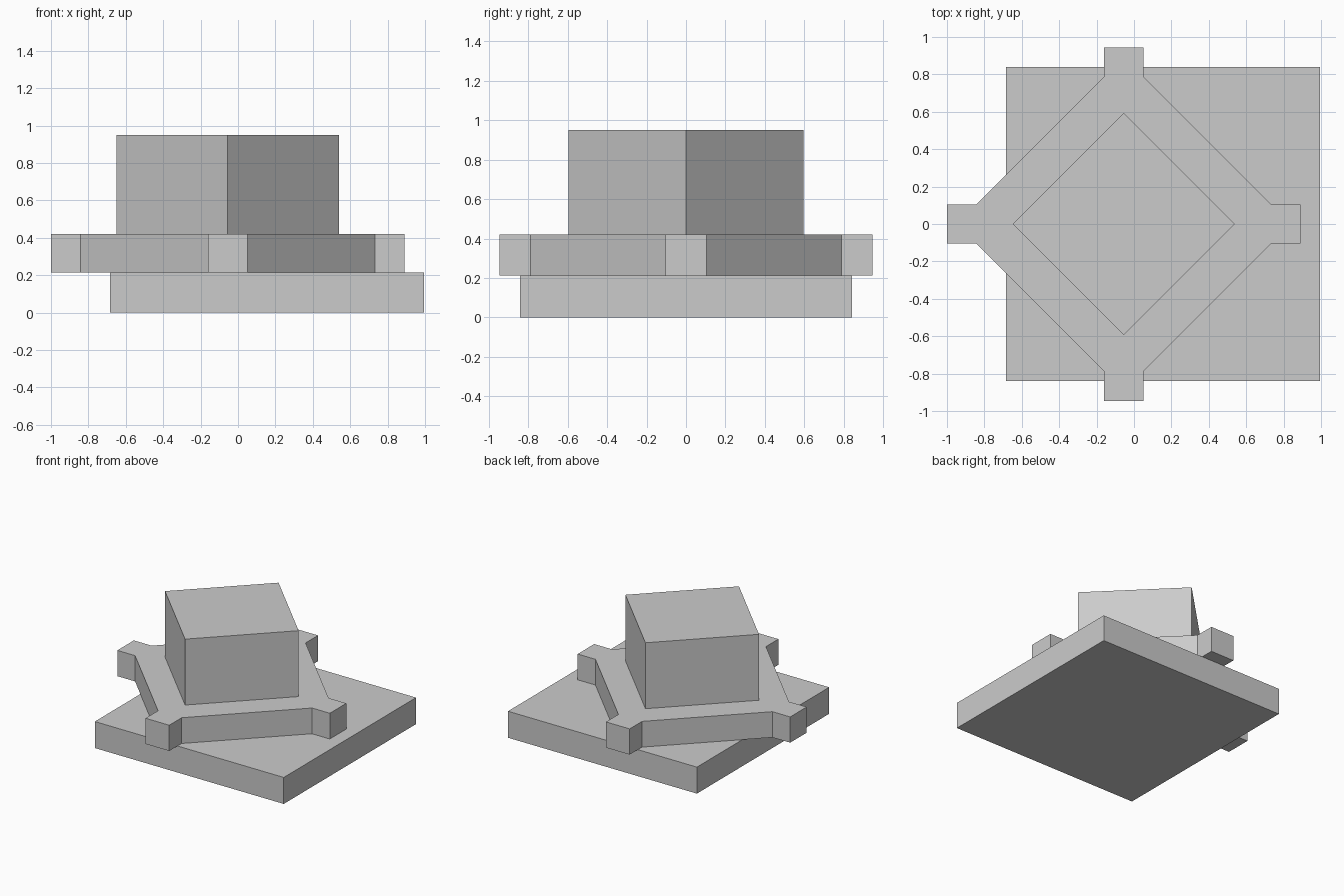
import bpy, bmesh

if "Cube" in bpy.data.objects:
    bpy.data.objects.remove(bpy.data.objects["Cube"])

grey = bpy.data.materials.new("plain_grey")
grey.diffuse_color = (0.6, 0.6, 0.6, 1)
grey.use_nodes = True
grey.node_tree.nodes["Principled BSDF"].inputs["Base Color"].default_value = grey.diffuse_color

CX = -0.055  # centre of the upper parts


def prism(name, outline, z0, z1):
    """Extrude a counter-clockwise outline from z0 to z1."""
    bm = bmesh.new()
    base = bm.faces.new([bm.verts.new((x, y, z0)) for x, y in outline])
    top = bmesh.ops.extrude_face_region(bm, geom=[base], use_keep_orig=True)
    moved = [v for v in top["geom"] if isinstance(v, bmesh.types.BMVert)]
    bmesh.ops.translate(bm, verts=moved, vec=(0, 0, z1 - z0))
    bmesh.ops.recalc_face_normals(bm, faces=bm.faces)
    mesh = bpy.data.meshes.new(name)
    bm.to_mesh(mesh)
    bm.free()
    mesh.materials.append(grey)
    obj = bpy.data.objects.new(name, mesh)
    bpy.context.collection.objects.link(obj)
    return obj


def four_way(points):
    """Repeat points by quarter turns about the upper centre."""
    out = []
    for _ in range(4):
        out += [(CX + x, y) for x, y in points]
        points = [(-y, x) for x, y in points]
    return out


# Square base slab
prism("base_slab", [(-0.685, -0.84), (0.995, -0.84), (0.995, 0.84), (-0.685, 0.84)], 0, 0.213)

# Diamond plate with a square lug on each corner
W, R, L = 0.105, 0.787, 0.945
prism("lugged_plate", four_way([(R, -W), (L, -W), (L, W), (R, W)]), 0.213, 0.42)

# Square block turned 45 degrees
prism("top_block", four_way([(0.594, 0)]), 0.42, 0.95)
